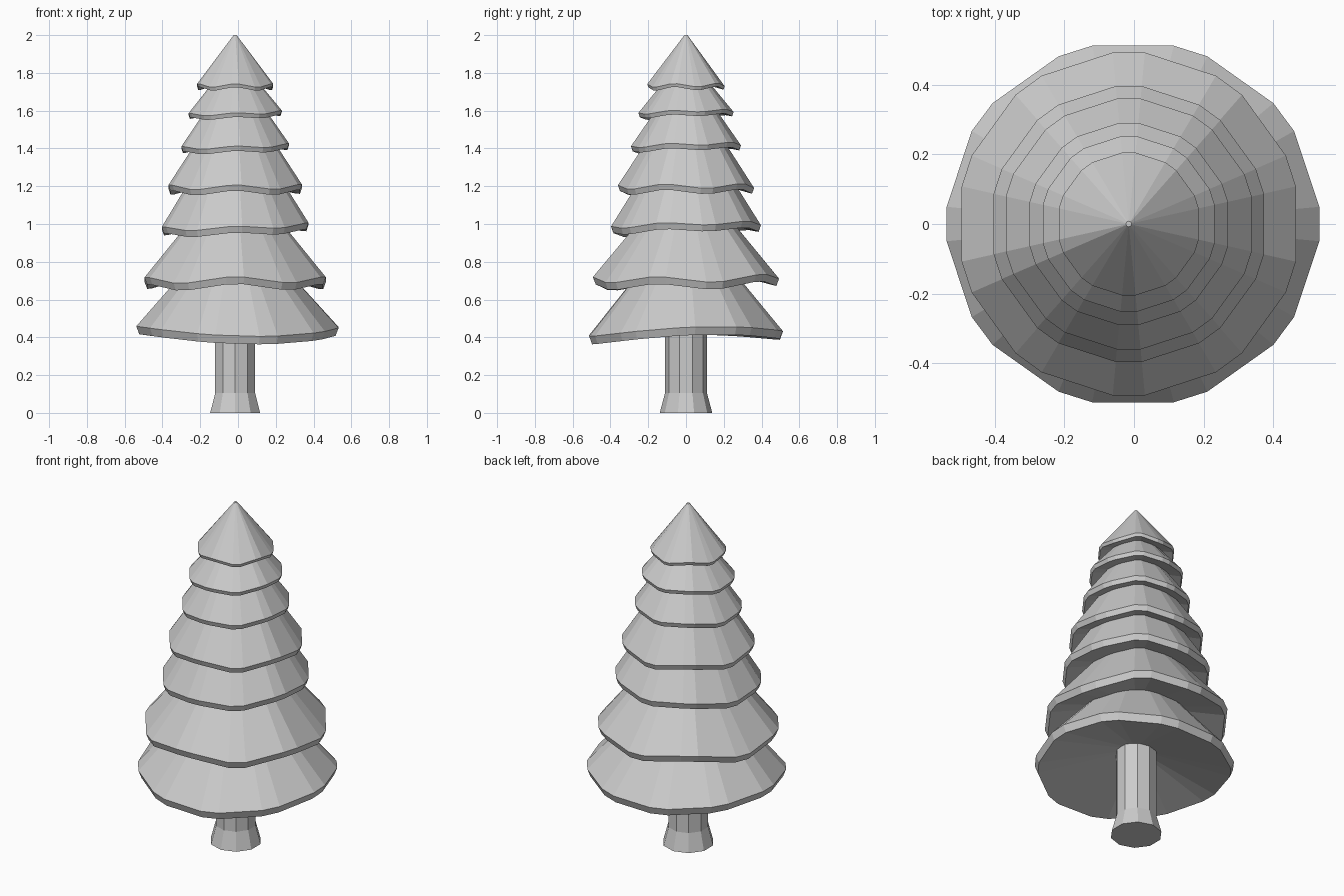
import bpy, bmesh
from math import cos, sin, radians

cube = bpy.data.objects.get("Cube")
if cube:
    bpy.data.objects.remove(cube, do_unlink=True)

grey = bpy.data.materials.new("plain_grey")
grey.use_nodes = True
grey.diffuse_color = (0.6, 0.6, 0.6, 1)
grey.node_tree.nodes["Principled BSDF"].inputs["Base Color"].default_value = grey.diffuse_color


def loft(name, angles, rings, base_point=None):
    """Stack rings of (centre x, x radius, y radius, height function), capped at both ends."""
    bm = bmesh.new()
    loops = [[bm.verts.new((x + rx * cos(a), ry * sin(a), height(a))) for a in angles]
             for x, rx, ry, height in rings]
    n = len(angles)
    for low, high in zip(loops, loops[1:]):
        for i in range(n):
            j = (i + 1) % n
            bm.faces.new((low[i], low[j], high[j], high[i]))
    bm.faces.new(loops[-1])
    if base_point is None:
        bm.faces.new(loops[0][::-1])
    else:
        centre = bm.verts.new(base_point)
        for i in range(n):
            bm.faces.new((loops[0][(i + 1) % n], loops[0][i], centre))
    bmesh.ops.recalc_face_normals(bm, faces=bm.faces)
    mesh = bpy.data.meshes.new(name)
    bm.to_mesh(mesh)
    bm.free()
    mesh.materials.append(grey)
    bpy.context.collection.objects.link(bpy.data.objects.new(name, mesh))


def cut_corners(turn):
    """Angles of a ten-sided outline with each corner cut off."""
    return [radians(turn + 36 * i + d) for i in range(10) for d in (-5.4, 5.4)]


def level(z):
    return lambda a: z


def wave(z, ripple, saddle, tilt, low_side):
    """Rim height: five gentle lobes, a saddle, and a tilt down towards low_side."""
    return lambda a: (z + ripple * cos(5 * (a + radians(90)))
                      - saddle * cos(2 * (a + radians(80)))
                      - tilt * cos(a - radians(low_side)))


# Trunk with a flared foot, slightly off centre
AXIS_X = -0.015
trunk_angles = [radians(18 + 36 * i) for i in range(10)]
loft("trunk", trunk_angles,
     [(AXIS_X, r, r, level(z)) for r, z in ((0.139, 0), (0.111, 0.105), (0.111, 0.6))])

# Branch tiers, bottom to top:
# centre x, radius, depth, rim height, lip, slope, ripple, saddle, tilt, low side, turn
tiers = [
    (-0.003, 0.538, 0.525, 0.437, 0.042, 1.15, 0, 0.02, 0.012, -75, 0),
    (AXIS_X, 0.492, 0.495, 0.71, 0.038, 1.22, 0.016, -0.005, 0.010, -90, 18),
    (AXIS_X, 0.398, 0.398, 0.99, 0.034, 1.60, 0.009, 0, 0.016, -135, 18),
    (AXIS_X, 0.362, 0.362, 1.198, 0.03, 1.53, 0.012, 0, 0.004, -120, 18),
    (AXIS_X, 0.292, 0.292, 1.414, 0.026, 1.44, 0.007, 0, 0.012, -135, 18),
    (AXIS_X, 0.253, 0.253, 1.59, 0.022, 1.22, 0.006, 0, 0.011, -135, 18),
    (AXIS_X, 0.206, 0.206, 1.735, 0.018, 1.35, 0.009, 0, 0.002, -90, 18),
]
for i, (x, r, depth, z, lip, slope, *bend, turn) in enumerate(tiers):
    top = 2.0 if i == len(tiers) - 1 else z + slope * (r - 0.008)
    # The underside rises to a hollow around the trunk
    loft(f"branch_tier_{i + 1}", cut_corners(turn),
         [(x, r * 0.97, depth * 0.97, wave(z - lip, *bend)),
          (x, r, depth, wave(z, *bend)),
          (AXIS_X, 0.008, 0.008, level(top))],
         base_point=(AXIS_X, 0, z - lip + 0.25 * r))
